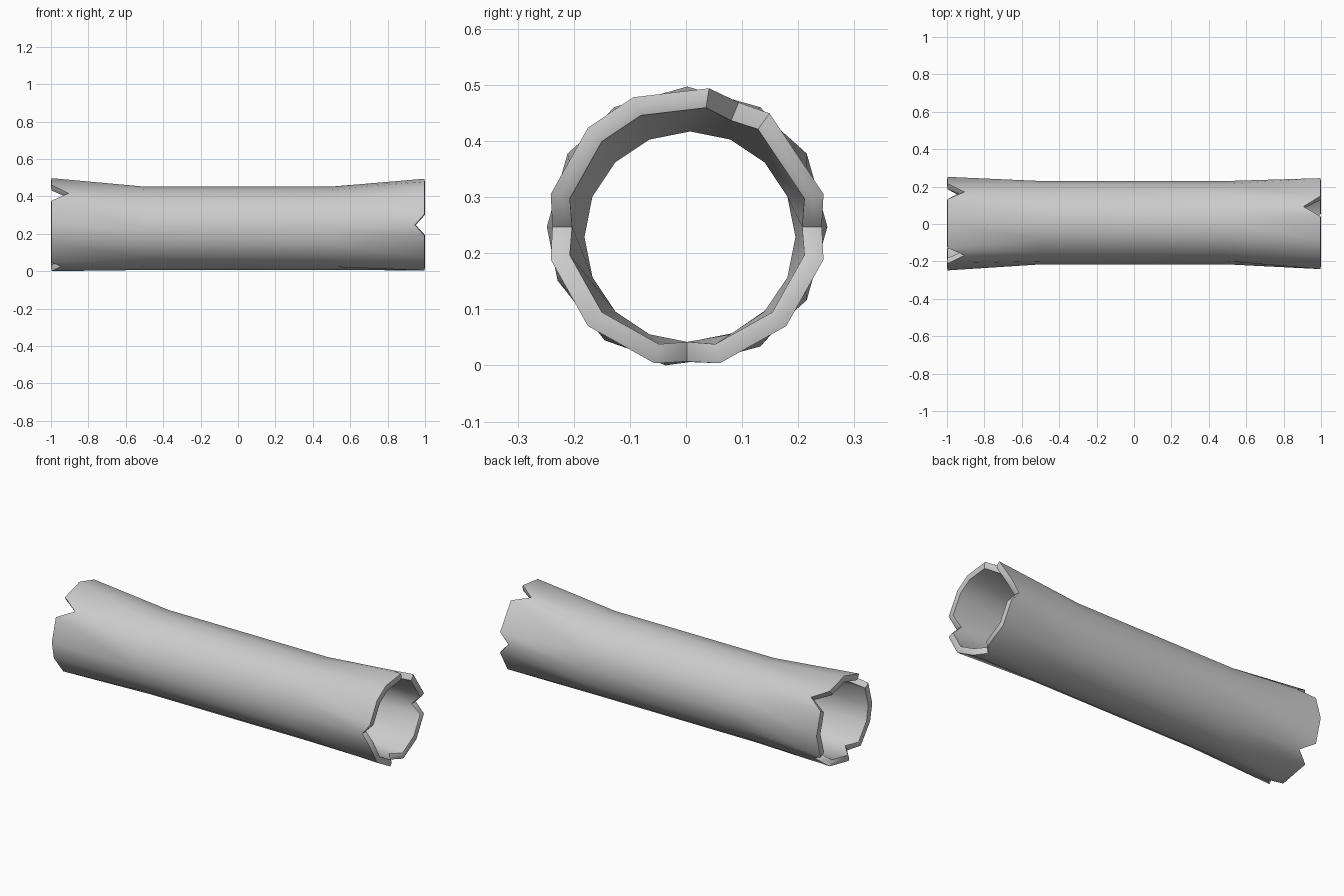
import bpy, bmesh, math

if "Cube" in bpy.data.objects:
    bpy.data.objects.remove(bpy.data.objects["Cube"])

SIDES = 16
WALL = 0.035
# notch position (side index, counted from +y towards +z) and depth, per end
NOTCHES = {-1: {2: 0.09, 6: 0.09, 11: 0.05, 14: 0.07},
           1: {0: 0.05, 3: 0.09, 8: 0.05, 12: 0.05}}

bm = bmesh.new()


def ring(points):
    """points: (x, angle, radius, centre y, centre z)"""
    return [bm.verts.new((x, cy + r * math.cos(a), cz + r * math.sin(a)))
            for x, a, r, cy, cz in points]


def mid_ring(x, inset):
    step = 2 * math.pi / SIDES
    return ring([(x, i * step, 0.223 - inset, 0.007, 0.232) for i in range(SIDES)])


def end_ring(side, inset, back):
    """Flared broken end: notch points sit back, their neighbours crowd in."""
    pts = []
    notches = NOTCHES[side]
    for i in range(SIDES):
        k, x, r = i, 1.0, 0.25
        if i in notches:
            x, r = 1 - notches[i], 0.24
        elif (i + 1) % SIDES in notches:
            k = i + 0.4
        elif (i - 1) % SIDES in notches:
            k = i - 0.4
        pts.append((side * (x - back), k * 2 * math.pi / SIDES, r - inset, 0.002, 0.25))
    return ring(pts)


# Closed loop of rings: outer bark, right rim, inner wall, left rim
rings = [end_ring(-1, 0.0, 0.004), mid_ring(-0.5, 0), mid_ring(0.5, 0),
         end_ring(1, 0.0, 0.004), end_ring(1, WALL / 2, 0),
         end_ring(1, WALL, 0.004), mid_ring(0.5, WALL), mid_ring(-0.5, WALL),
         end_ring(-1, WALL, 0.004), end_ring(-1, WALL / 2, 0)]
for n, a in enumerate(rings):
    b = rings[(n + 1) % len(rings)]
    for i in range(SIDES):
        j = (i + 1) % SIDES
        bm.faces.new((a[i], a[j], b[j], b[i]))

# Rest the log on the ground
low = min(v.co.z for v in bm.verts)
for v in bm.verts:
    v.co.z -= low
bmesh.ops.recalc_face_normals(bm, faces=bm.faces)

mesh = bpy.data.meshes.new("hollow_log")
bm.to_mesh(mesh)
bm.free()
log = bpy.data.objects.new("hollow_log", mesh)
bpy.context.collection.objects.link(log)
bpy.context.view_layer.objects.active = log
log.select_set(True)
bpy.ops.object.shade_smooth_by_angle(angle=math.radians(50))
